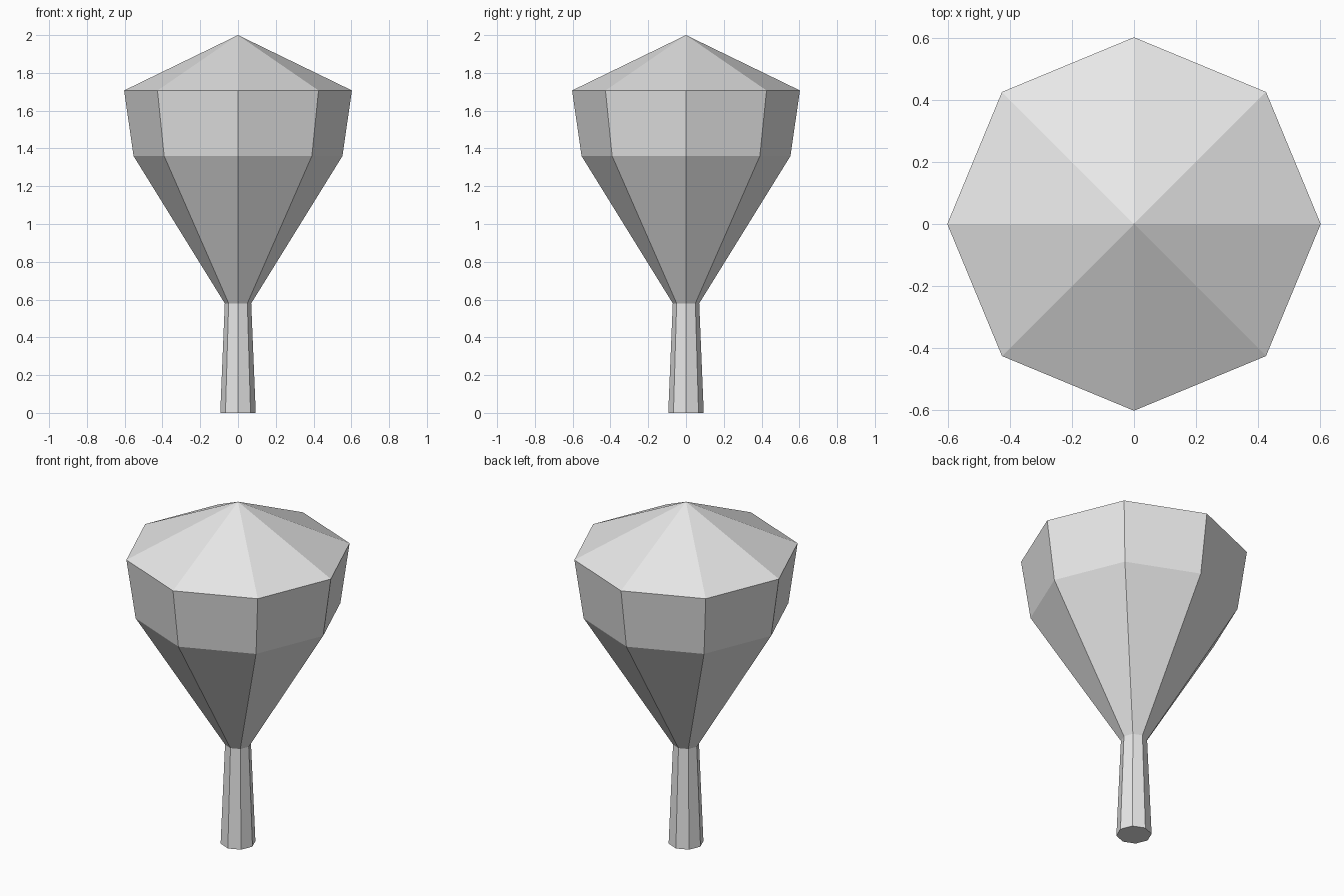
import bpy, bmesh, math

cube = bpy.data.objects.get("Cube")
if cube:
    bpy.data.objects.remove(cube, do_unlink=True)

SIDES = 8

grey = bpy.data.materials.new("plain grey")
grey.use_nodes = True
colour = (0.8, 0.8, 0.8, 1)
grey.diffuse_color = colour
grey.node_tree.nodes["Principled BSDF"].inputs["Base Color"].default_value = colour


def turned(name, profile, cap_bottom=False, apex=None):
    """Sweep (radius, height) points around z as flat-sided rings."""
    bm = bmesh.new()
    rings = []
    for r, z in profile:
        angles = [2 * math.pi * i / SIDES for i in range(SIDES)]
        rings.append([bm.verts.new((r * math.cos(a), r * math.sin(a), z)) for a in angles])
    for low, high in zip(rings, rings[1:]):
        for i in range(SIDES):
            j = (i + 1) % SIDES
            bm.faces.new((low[i], low[j], high[j], high[i]))
    if cap_bottom:
        bm.faces.new(rings[0][::-1])
    if apex is not None:
        tip = bm.verts.new((0, 0, apex))
        for i in range(SIDES):
            bm.faces.new((rings[-1][i], rings[-1][(i + 1) % SIDES], tip))
    mesh = bpy.data.meshes.new(name)
    bm.to_mesh(mesh)
    bm.free()
    mesh.materials.append(grey)
    obj = bpy.data.objects.new(name, mesh)
    bpy.context.collection.objects.link(obj)
    return obj


# Tapered trunk
turned("trunk", [(0.094, 0), (0.07, 0.58)], cap_bottom=True)

# Flared crown with a pointed top
turned("crown", [(0.07, 0.58), (0.553, 1.36), (0.603, 1.707)], apex=2)
